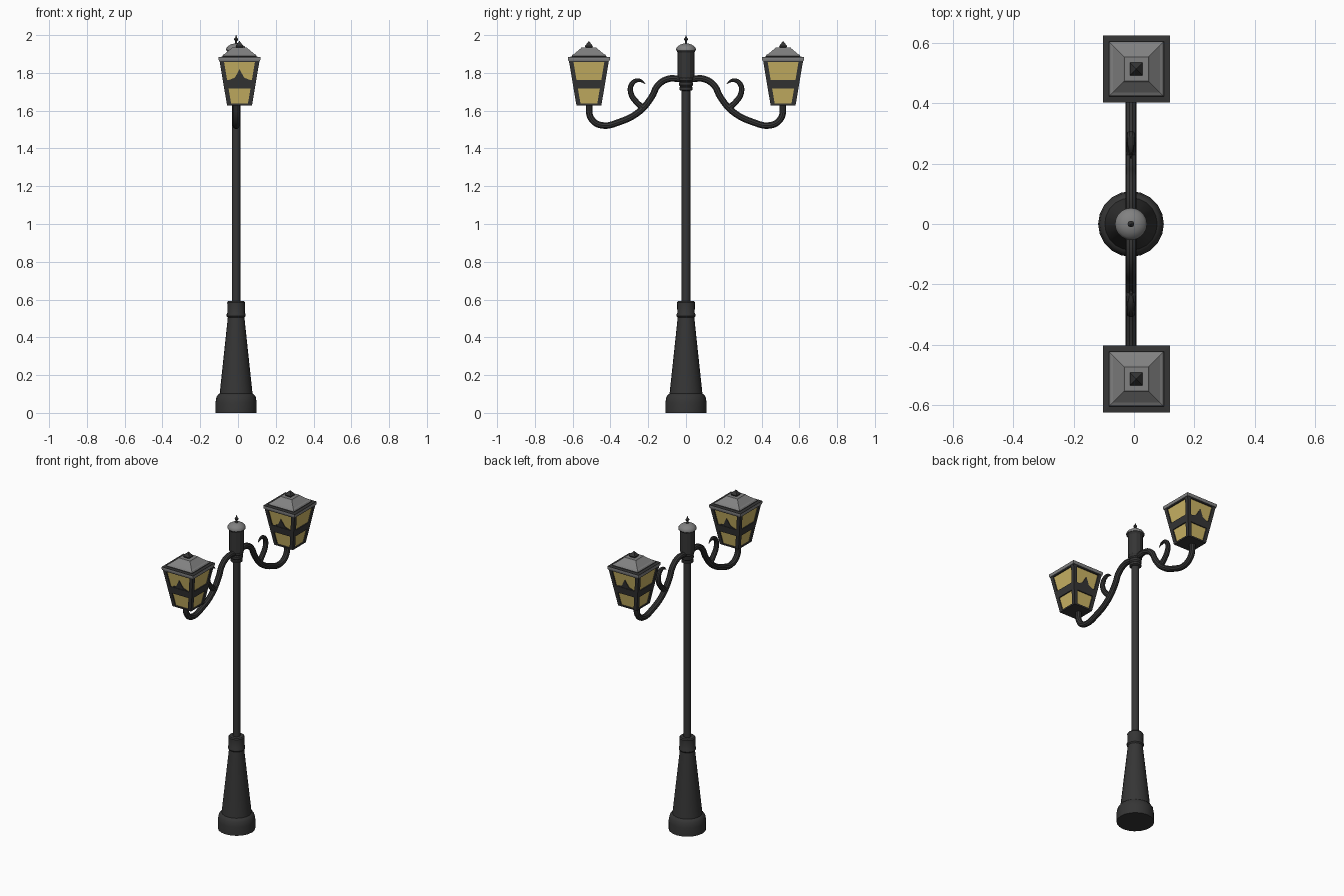
import bpy, bmesh, math

if "Cube" in bpy.data.objects:
    bpy.data.objects.remove(bpy.data.objects["Cube"])

def material(name, rgb):
    m = bpy.data.materials.new(name)
    m.diffuse_color = (*rgb, 1)
    m.use_nodes = True
    m.node_tree.nodes["Principled BSDF"].inputs["Base Color"].default_value = m.diffuse_color
    return m

IRON = material("dark_iron", (0.036, 0.036, 0.036))
GREY = material("grey_metal", (0.22, 0.22, 0.22))
GLASS = material("warm_glass", (0.60, 0.46, 0.13))
PX = -0.01          # pole axis in x
LX, LY = 0.008, 0.514   # lantern centre


def finish(name, bm, mat, smooth=False):
    bmesh.ops.recalc_face_normals(bm, faces=bm.faces)
    me = bpy.data.meshes.new(name)
    bm.to_mesh(me)
    bm.free()
    ob = bpy.data.objects.new(name, me)
    bpy.context.collection.objects.link(ob)
    me.materials.append(mat)
    if smooth:
        smooth_object(ob)
    return ob


def smooth_object(ob):
    bpy.ops.object.select_all(action='DESELECT')
    ob.select_set(True)
    bpy.context.view_layer.objects.active = ob
    bpy.ops.object.shade_smooth_by_angle(angle=math.radians(35))


def loft(bm, rings):
    """Skin a list of equal-length point rings and cap both ends."""
    vs = [[bm.verts.new(p) for p in r] for r in rings]
    n = len(vs[0])
    for a, b in zip(vs, vs[1:]):
        for i in range(n):
            j = (i + 1) % n
            bm.faces.new((a[i], a[j], b[j], b[i]))
    bm.faces.new(vs[0])
    bm.faces.new(vs[-1])


def lathe(name, profile, mat, segs=20, smooth=True):
    bm = bmesh.new()
    loft(bm, [[(PX + r * math.cos(2 * math.pi * i / segs),
                r * math.sin(2 * math.pi * i / segs), z) for i in range(segs)]
              for r, z in profile])
    return finish(name, bm, mat, smooth)


def square(cx, cy, h, z):
    return [(cx - h, cy - h, z), (cx + h, cy - h, z),
            (cx + h, cy + h, z), (cx - h, cy + h, z)]


def squares(name, cy, profile, mat):
    bm = bmesh.new()
    loft(bm, [square(LX, cy, h, z) for h, z in profile])
    return finish(name, bm, mat)


def tube(name, pts, side, radius, mat):
    """Tapered round tube through (y, z, thickness) points."""
    cu = bpy.data.curves.new(name, 'CURVE')
    cu.dimensions = '3D'
    cu.bevel_depth = radius
    cu.bevel_resolution = 3
    cu.resolution_u = 5
    cu.use_fill_caps = True
    sp = cu.splines.new('BEZIER')
    sp.bezier_points.add(len(pts) - 1)
    for bp, (y, z, t) in zip(sp.bezier_points, pts):
        bp.co = (PX, side * y, z)
        bp.radius = t
        bp.handle_left_type = bp.handle_right_type = 'AUTO'
    cu.materials.append(mat)
    ob = bpy.data.objects.new(name, cu)
    bpy.context.collection.objects.link(ob)
    bpy.ops.object.select_all(action='DESELECT')
    ob.select_set(True)
    bpy.context.view_layer.objects.active = ob
    bpy.ops.object.convert(target='MESH')
    smooth_object(bpy.context.view_layer.objects.active)


# Post: base, shaft, collar, dome and finial
lathe("base", [(0.109, 0), (0.109, 0.055), (0.104, 0.085), (0.094, 0.098), (0.087, 0.102),
               (0.045, 0.495), (0.044, 0.505), (0.050, 0.512), (0.050, 0.522), (0.046, 0.53),
               (0.047, 0.585), (0.042, 0.592), (0.022, 0.593)], IRON)
lathe("shaft", [(0.0225, 0.58), (0.0225, 1.72)], IRON, 16)
lathe("collar_rings", [(0.024, 1.705), (0.035, 1.71), (0.035, 1.722), (0.031, 1.727),
                       (0.037, 1.735), (0.037, 1.748), (0.033, 1.753), (0.039, 1.76),
                       (0.039, 1.78)], IRON)
lathe("collar", [(0.039, 1.768), (0.044, 1.777), (0.044, 1.908), (0.050, 1.917),
                 (0.050, 1.922)], IRON, 12, False)
lathe("dome", [(0.053, 1.920), (0.053, 1.928), (0.045, 1.940), (0.030, 1.950),
               (0.012, 1.955)], GREY)
lathe("finial", [(0.010, 1.952), (0.006, 1.958), (0.005, 1.968), (0.011, 1.975),
                 (0.011, 1.980), (0.005, 1.987), (0.001, 2.0)], IRON, 10)


# Lantern frame half width at height z
Z0, Z1 = 1.628, 1.865


def half(z):
    return 0.066 + (z - Z0) / (Z1 - Z0) * 0.040


def lantern(side, tag):
    cy = side * LY
    squares(tag + "_glass", cy, [(half(z) - 0.007, z) for z in (Z0 + 0.002, Z1)], GLASS)
    # rails around the glass
    for part, a, b in (("bottom", Z0, 1.637), ("middle", 1.718, 1.762), ("top", 1.858, 1.872)):
        squares(f"{tag}_{part}_rail", cy, [(half(a), a), (half(b), b)], IRON)
    # corner posts
    bm = bmesh.new()
    w = 0.0115
    for sx in (-1, 1):
        for sy in (-1, 1):
            loft(bm, [square(LX + sx * (half(z) - w), cy + sy * (half(z) - w), w, z)
                      for z in (Z0, Z1)])
    finish(tag + "_corner_posts", bm, IRON)
    # pointed ornaments on the two end panes
    bm = bmesh.new()
    shape = [(-0.066, 1.758), (0.066, 1.758), (0.024, 1.775), (0, 1.82), (-0.024, 1.775)]
    for sy in (-1, 1):
        loft(bm, [[(LX + x, cy + sy * (half(z) - d), z) for x, z in shape]
                  for d in (0.010, 0.003)])
    finish(tag + "_pane_points", bm, IRON)
    # eave, roof and spike
    squares(tag + "_eave_edge", cy, [(0.109, 1.864), (0.111, 1.872), (0.111, 1.882)], GREY)
    squares(tag + "_eave_top", cy, [(0.1105, 1.880), (0.1105, 1.884), (0.091, 1.886),
                                    (0.089, 1.892)], IRON)
    squares(tag + "_roof", cy, [(0.090, 1.891), (0.086, 1.897), (0.078, 1.901),
                                (0.044, 1.929), (0.040, 1.934)], GREY)
    squares(tag + "_spike", cy, [(0.017, 1.932), (0.021, 1.942), (0.001, 1.968)], IRON)


ARM = [(0.03, 1.768, 1), (0.095, 1.768, 1), (0.148, 1.735, 1), (0.182, 1.672, 1),
       (0.245, 1.597, 1), (0.35, 1.541, 1), (0.45, 1.523, 1), (0.503, 1.56, 1),
       (0.514, 1.635, 1)]
SCROLL = [(0.225, 1.612, 1), (0.262, 1.645, 0.9), (0.291, 1.69, 0.85), (0.290, 1.735, 0.8),
          (0.262, 1.760, 0.65), (0.236, 1.757, 0.4), (0.216, 1.742, 0.08)]

# Two mirrored arms with scrolls and lanterns
for side, tag in ((-1, "front"), (1, "back")):
    tube(tag + "_arm", ARM, side, 0.018, IRON)
    tube(tag + "_scroll", SCROLL, side, 0.018, IRON)
    lantern(side, tag + "_lantern")
